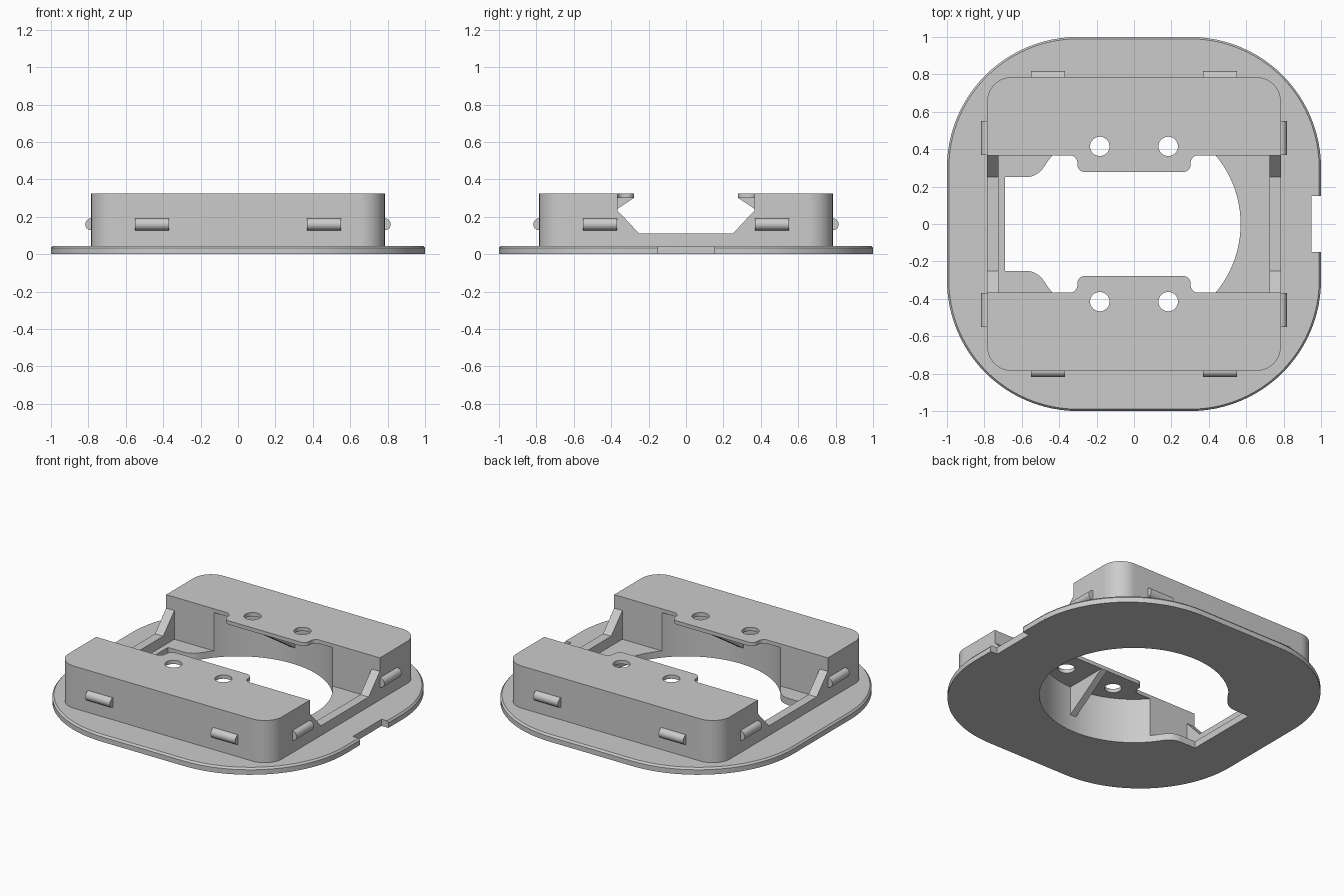
import bpy, bmesh
from math import pi, cos, sin, atan2, radians
from mathutils import Matrix

cube = bpy.data.objects.get("Cube")
if cube:
    bpy.data.objects.remove(cube, do_unlink=True)

grey = bpy.data.materials.new("plain grey")
grey.use_nodes = True
grey.diffuse_color = (0.6, 0.6, 0.6, 1)
grey.node_tree.nodes["Principled BSDF"].inputs["Base Color"].default_value = (0.6, 0.6, 0.6, 1)

PLATE_TOP, TOP, LID = 0.045, 0.325, 0.30   # heights
BODY, WALL, GAP = 0.785, 0.725, 0.3675     # half sizes


def arc(cx, cy, r, a0, a1, n):
    return [(cx + r * cos(a0 + (a1 - a0) * i / n), cy + r * sin(a0 + (a1 - a0) * i / n))
            for i in range(n + 1)]


def rounded(h, r, n=16):
    c = h - r
    pts = []
    for k, (sx, sy) in enumerate([(1, 1), (-1, 1), (-1, -1), (1, -1)]):
        pts += arc(sx * c, sy * c, r, k * pi / 2, (k + 1) * pi / 2, n)
    return pts


def loft(name, layers, matrix=None):
    """Solid through stacked outlines, given as (outline, height)."""
    bm = bmesh.new()
    rings = [[bm.verts.new((x, y, z)) for x, y in pts] for pts, z in layers]
    n = len(rings[0])
    for low, high in zip(rings, rings[1:]):
        for i in range(n):
            j = (i + 1) % n
            bm.faces.new((low[i], low[j], high[j], high[i]))
    bm.faces.new(rings[0][::-1])
    bm.faces.new(rings[-1])
    if matrix:
        bm.transform(matrix)
    bmesh.ops.recalc_face_normals(bm, faces=bm.faces)
    mesh = bpy.data.meshes.new(name)
    bm.to_mesh(mesh)
    bm.free()
    mesh.materials.append(grey)
    ob = bpy.data.objects.new(name, mesh)
    bpy.context.collection.objects.link(ob)
    return ob


def prism(name, pts, z0, z1, matrix=None):
    return loft(name, [(pts, z0), (pts, z1)], matrix)


def rect(x0, x1, y0, y1):
    return [(x0, y0), (x1, y0), (x1, y1), (x0, y1)]


def activate(ob):
    bpy.ops.object.select_all(action='DESELECT')
    ob.select_set(True)
    bpy.context.view_layer.objects.active = ob


def cut(ob, cutter):
    activate(ob)
    mod = ob.modifiers.new("cut", 'BOOLEAN')
    mod.operation, mod.solver, mod.object = 'DIFFERENCE', 'EXACT', cutter
    bpy.ops.object.modifier_apply(modifier=mod.name)
    bpy.data.objects.remove(cutter, do_unlink=True)


def smooth(ob):
    activate(ob)
    bpy.ops.object.shade_smooth_by_angle(angle=radians(30))


# Local x, y, z become world y, z, x
ALONG_X = Matrix(((0, 0, 1, 0), (1, 0, 0, 0), (0, 1, 0, 0), (0, 0, 0, 1)))

# Round opening that flares into a square bay on the right-hand side
R, bay, bx, fx = 0.57, 0.25, -0.69, -0.58
fr = (fx * fx + bay * bay - R * R) / (2 * (R - bay))   # fillet tangent to circle and bay
a = atan2(bay + fr, fx)
half = arc(0, 0, R, 0, a, 40) + arc(fx, bay + fr, fr, a - pi, -pi / 2, 8)[1:] + [(bx, bay)]
opening = half + [(x, -y) for x, y in half[:0:-1]]

# Base plate with chamfered rim, opening and edge notch
plate = loft("base_plate", [(rounded(1, 0.7, 24), 0), (rounded(1, 0.7, 24), 0.033),
                            (rounded(0.99, 0.69, 24), PLATE_TOP)])
cut(plate, prism("opening_cutter", opening, -0.1, 0.2))
cut(plate, prism("notch_cutter", rect(0.95, 1.1, -0.15, 0.15), -0.1, 0.2))
smooth(plate)

# Raised housing: channel, opening below the lids, then the lid outline with tabs
body = prism("housing", rounded(BODY, 0.13), PLATE_TOP, TOP)
cut(body, prism("channel_cutter", rect(-WALL, WALL, -GAP, GAP), -0.1, LID))
cut(body, prism("opening_cutter", opening, -0.1, LID))

tx, ty, tr = 0.303, 0.278, 0.04
edge = [(WALL, GAP)] + arc(tx + tr, GAP - tr, tr, pi / 2, pi, 6)
edge += arc(tx - tr, ty + tr, tr, 0, -pi / 2, 6)
edge += [(-x, y) for x, y in edge[::-1]]
gap_outline = edge + [(x, -y) for x, y in edge[::-1]]
cut(body, prism("lid_gap_cutter", gap_outline, 0.2, 0.5))

# Sloped openings in the two side walls
slope = [(-GAP, 0.235), (-0.25, 0.11), (0.25, 0.11), (GAP, 0.235), (GAP, 0.5), (-GAP, 0.5)]
for x in (-0.75, 0.75):
    cut(body, prism("side_cutter", slope, x - 0.15, x + 0.15, ALONG_X))

# Screw holes
for x in (-0.183, 0.183):
    for y in (-0.415, 0.415):
        cut(body, prism("hole_cutter", arc(x, y, 0.052, 0, 2 * pi, 32)[:-1], 0.2, 0.5))
smooth(body)

# Triangular ribs holding up the tabs
for s, side in ((-1, "front"), (1, "back")):
    tri = [(s * 0.28, LID), (s * 0.575, LID), (s * 0.575, 0.105)]
    prism(side + "_rib", tri, -0.022, 0.022, ALONG_X)

# Snap bumps, two on each side
for k, side in enumerate(("front", "left", "back", "right")):
    for s in (-1, 1):
        ring = arc(-BODY, 0.16, 0.032, 0, 2 * pi, 24)[:-1]
        turn = Matrix.Rotation(k * pi / 2, 4, 'Z') @ ALONG_X
        bump = prism(side + "_snap_bump", ring, s * 0.46 - 0.09, s * 0.46 + 0.09, turn)
        smooth(bump)
